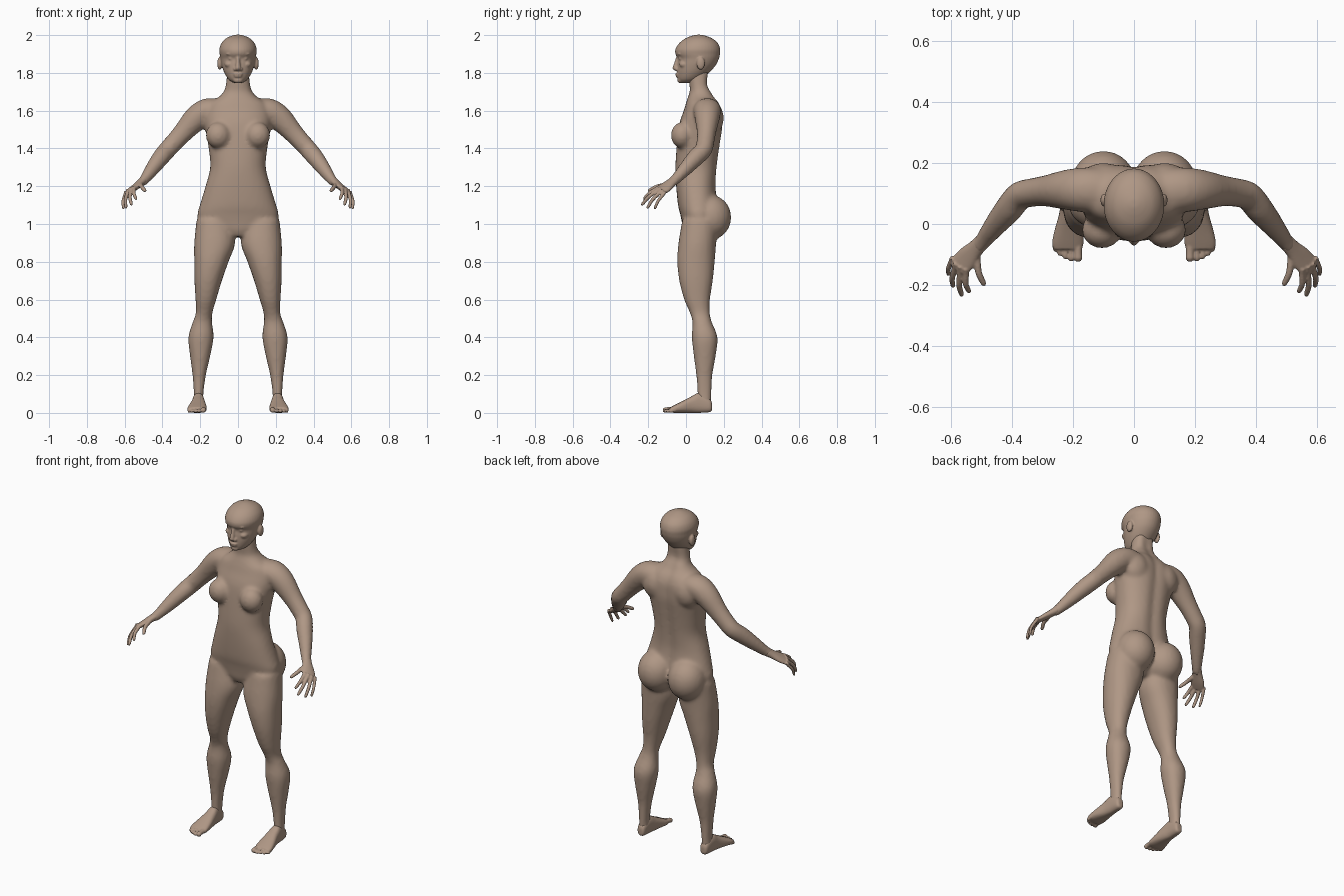
import bpy, bmesh, math
from mathutils import Vector, Matrix

skin = bpy.data.materials.new("skin")
skin.diffuse_color = (0.43, 0.31, 0.235, 1)
X, Y, Z = Vector((1, 0, 0)), Vector((0, 1, 0)), Vector((0, 0, 1))


def resample(rings, k=4):
    """Smooth in-between rings with a Catmull-Rom curve."""
    out = []
    for i in range(len(rings) - 1):
        p0, p1 = rings[max(i - 1, 0)], rings[i]
        p2, p3 = rings[i + 1], rings[min(i + 2, len(rings) - 1)]
        for j in range(k):
            t = j / k
            out.append([0.5 * (2 * b + (c - a) * t + (2 * a - 5 * b + 4 * c - d) * t * t
                               + (3 * b - a - 3 * c + d) * t ** 3)
                        for a, b, c, d in zip(p0, p1, p2, p3)])
    return out + [list(rings[-1])]


def loft(bm, rings, ref, axis=None, s=1, p=1.0, n=24, groove=0.0):
    """Closed skin through rings (x, y, z, half width, half depth)."""
    rings = resample(rings)
    loops = []
    for i, (x, y, z, a, b) in enumerate(rings):
        t = axis or (Vector(rings[min(i + 1, len(rings) - 1)][:3])
                     - Vector(rings[max(i - 1, 0)][:3])).normalized()
        u = (ref - t * ref.dot(t)).normalized()
        v = t.cross(u)
        loop = []
        for j in range(n):
            c, d = math.cos(math.tau * j / n), math.sin(math.tau * j / n)
            co = Vector((x, y, z)) + u * a * math.copysign(abs(c) ** p, c) \
                + v * b * math.copysign(abs(d) ** p, d)
            if groove and d > 0:
                co.y -= groove * math.exp(-(co.x / 0.03) ** 2)
            co.x *= s
            loop.append(bm.verts.new(co))
        loops.append(loop)
    for l0, l1 in zip(loops, loops[1:]):
        for j in range(n):
            bm.faces.new((l0[j], l0[(j + 1) % n], l1[(j + 1) % n], l1[j]))
    bm.faces.new(loops[0][::-1])
    bm.faces.new(loops[-1])


def ball(bm, c, r, s=1):
    m = Matrix.Translation((c[0] * s, c[1], c[2])) @ Matrix.Diagonal((*r, 1))
    bmesh.ops.create_icosphere(bm, subdivisions=3, radius=1, matrix=m)


def finish(bm, name, voxel, smooth):
    """Fuse the overlapping forms into one skin."""
    bmesh.ops.recalc_face_normals(bm, faces=bm.faces[:])
    me = bpy.data.meshes.new(name)
    bm.to_mesh(me)
    bm.free()
    ob = bpy.data.objects.new(name, me)
    bpy.context.collection.objects.link(ob)
    bpy.ops.object.select_all(action='DESELECT')
    ob.select_set(True)
    bpy.context.view_layer.objects.active = ob
    m = ob.modifiers.new("fuse", 'REMESH')
    m.mode, m.voxel_size = 'VOXEL', voxel
    bpy.ops.object.modifier_apply(modifier=m.name)
    m = ob.modifiers.new("soften", 'SMOOTH')
    m.factor, m.iterations = 0.5, smooth
    bpy.ops.object.modifier_apply(modifier=m.name)
    ob.data.materials.clear()
    ob.data.materials.append(skin)
    bpy.ops.object.shade_smooth_by_angle(angle=math.radians(50))


# Torso and neck: (z, front y, back y, half width)
torso = [(.935, 0, .12, .05), (.97, -.015, .15, .14), (1.0, -.02, .16, .2),
         (1.05, -.03, .165, .215), (1.1, -.042, .17, .202), (1.2, -.052, .16, .172),
         (1.3, -.056, .167, .147), (1.4, -.05, .18, .155), (1.5, -.04, .195, .172),
         (1.55, -.03, .197, .176), (1.6, -.012, .194, .17), (1.64, 0, .178, .15),
         (1.67, .01, .155, .105), (1.7, .02, .138, .076), (1.74, .018, .12, .064),
         (1.82, .01, .13, .056)]
body = bmesh.new()
loft(body, [(0, (f + b) / 2, z, w, (b - f) / 2) for z, f, b, w in torso], X, Z,
     p=.88, n=48, groove=.012)

# Legs: (z, inner x, outer x, front y, back y)
leg = [(1.02, .03, .22, -.02, .17), (.9, .015, .232, -.04, .16), (.8, .05, .232, -.046, .152),
       (.7, .085, .231, -.036, .142), (.6, .115, .225, -.01, .127), (.53, .135, .223, .02, .126),
       (.48, .137, .24, .034, .137), (.4, .129, .263, .031, .167), (.3, .147, .254, .041, .157),
       (.2, .17, .241, .054, .14), (.1, .183, .234, .06, .135), (.04, .183, .236, .06, .133)]
# Arms: (x, y, z, depth, height)
arm = [(.08, .11, 1.6, .07, .06), (.16, .112, 1.6, .074, .066), (.22, .112, 1.56, .066, .067),
       (.29, .108, 1.485, .051, .054), (.34, .102, 1.43, .047, .049),
       (.375, .092, 1.392, .046, .048), (.41, .05, 1.35, .046, .046),
       (.455, -.005, 1.29, .037, .038), (.49, -.05, 1.242, .029, .029),
       (.515, -.08, 1.215, .027, .024)]
for s in (1, -1):
    loft(body, [((i + o) / 2, (f + b) / 2, z, (o - i) / 2, (b - f) / 2)
                for z, i, o, f, b in leg], X, Z, s, p=.92)
    loft(body, arm, Y, s=s)
    ball(body, (.1, .128, 1.035), (.108, .112, .12), s)      # seat muscle
    ball(body, (.105, -.02, 1.47), (.066, .06, .07), s)      # chest
    ball(body, (.1, .135, 1.56), (.085, .065, .09), s)       # shoulder blade
finish(body, "body", .011, 6)

# Head: (z, front y, back y, half width)
skull = [(1.747, -.03, .03, .022), (1.765, -.043, .08, .05), (1.8, -.047, .122, .072),
         (1.84, -.046, .157, .086), (1.875, -.043, .174, .093), (1.9, -.056, .18, .097),
         (1.925, -.056, .181, .099), (1.955, -.038, .17, .089), (1.98, -.008, .143, .067),
         (1.995, .027, .108, .038), (2.002, .055, .08, .012)]
head = bmesh.new()
loft(head, [(0, (f + b) / 2, z, w, (b - f) / 2) for z, f, b, w in skull], X, Z, n=40)
# Nose, lips and chin
loft(head, [(0, -.04, 1.89, .009, .01), (0, -.048, 1.86, .01, .012),
            (0, -.056, 1.825, .014, .015), (0, -.05, 1.812, .01, .01)], X, Z, n=16)
ball(head, (0, -.044, 1.794), (.026, .013, .006))
ball(head, (0, -.042, 1.782), (.023, .013, .006))
ball(head, (0, -.03, 1.762), (.026, .016, .017))
for s in (1, -1):
    ball(head, (.014, -.047, 1.82), (.011, .012, .009), s)   # nostril
    ball(head, (.036, -.024, 1.876), (.016, .014, .01), s)   # eye
    ball(head, (.037, -.03, 1.9), (.026, .016, .007), s)     # brow
    ball(head, (.045, -.008, 1.845), (.026, .028, .02), s)   # cheek
    ball(head, (.097, .078, 1.85), (.013, .022, .034), s)    # ear
finish(head, "head", .005, 2)

# Hands: finger roots, tips and thickness
across = Vector((.05, .04, -.03)).normalized()
fingers = [((.55, -.158, 1.186), (.54, -.226, 1.13), .0095),
           ((.568, -.153, 1.176), (.565, -.237, 1.1), .0098),
           ((.585, -.14, 1.166), (.594, -.207, 1.083), .0095),
           ((.597, -.12, 1.157), (.608, -.168, 1.078), .0085),
           ((.515, -.105, 1.21), (.491, -.203, 1.174), .011)]
# Feet: (y, inner x, outer x, bottom z, top z)
foot = [(.138, .195, .222, .015, .05), (.125, .185, .234, .004, .075), (.07, .18, .24, 0, .105),
        (.03, .174, .246, 0, .088), (-.02, .167, .26, 0, .062), (-.06, .165, .268, 0, .042),
        (-.083, .17, .264, .003, .03)]
for s, side in ((1, "left"), (-1, "right")):
    hand = bmesh.new()
    loft(hand, [(.498, -.058, 1.234, .026, .023), (.52, -.082, 1.215, .029, .02),
                (.548, -.112, 1.192, .038, .017), (.572, -.14, 1.174, .038, .013),
                (.576, -.148, 1.168, .033, .009)], across, s=s)
    for a, b, r in fingers:
        a, b = Vector(a), Vector(b)
        mid = a.lerp(b, .5) + Vector((.006, -.004, .004))
        loft(hand, [(*a.lerp(b, -.2), r, r), (*a, r * 1.1, r * 1.1), (*mid, r, r),
                    (*a.lerp(b, .9), r * .85, r * .85), (*b, r * .35, r * .35)],
             across, s=s, n=12)
    finish(hand, side + "_hand", .004, 2)

    sole = bmesh.new()
    loft(sole, [((i + o) / 2, y, (lo + hi) / 2, (o - i) / 2, (hi - lo) / 2)
                for y, i, o, lo, hi in foot], X, -Y, s, p=.8)
    for k in range(5):                                       # toes
        x, r = (.183, .206, .225, .243, .258)[k], (.0145, .0105, .01, .0095, .009)[k]
        tip = (-.123, -.122, -.115, -.104, -.09)[k]
        loft(sole, [(x, -.055, r + .006, r, r), (x, tip + .025, r + .003, r * .9, r * .9),
                    (x, tip + .01, r, r, r), (x, tip, r, r * .5, r * .5)], X, -Y, s, n=12)
    finish(sole, side + "_foot", .0045, 2)
